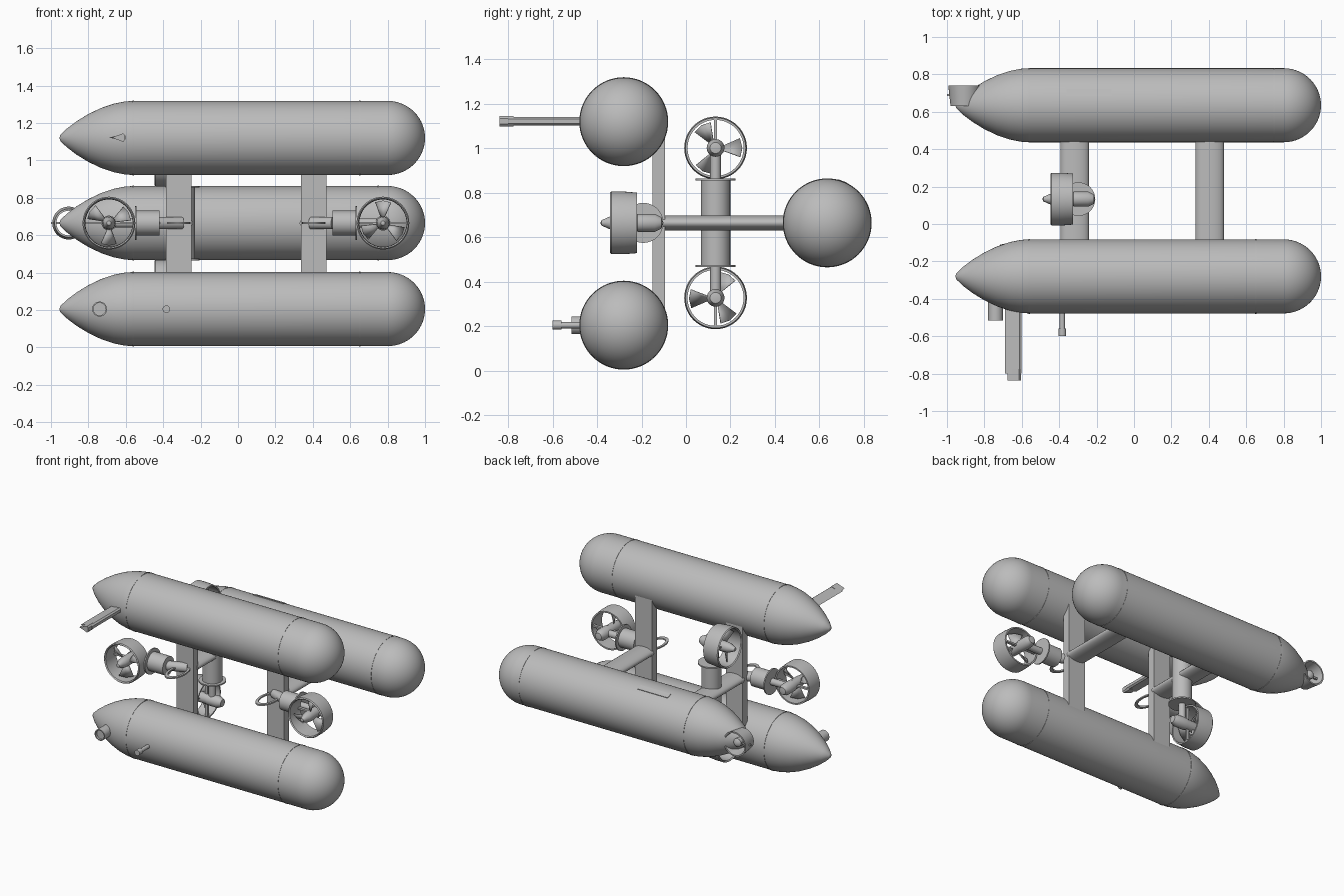
import bpy, bmesh, math
from mathutils import Vector, Matrix

cube = bpy.data.objects.get("Cube")
if cube:
    bpy.data.objects.remove(cube, do_unlink=True)

grey = bpy.data.materials.new("hull grey")
grey.use_nodes = True
grey.diffuse_color = (0.5, 0.5, 0.5, 1)
grey.node_tree.nodes["Principled BSDF"].inputs["Base Color"].default_value = (0.5, 0.5, 0.5, 1)

X, Y, Z = Vector((1, 0, 0)), Vector((0, 1, 0)), Vector((0, 0, 1))


def finish(name, bm, angle=35):
    bmesh.ops.remove_doubles(bm, verts=bm.verts, dist=1e-5)
    bmesh.ops.recalc_face_normals(bm, faces=bm.faces)
    me = bpy.data.meshes.new(name)
    bm.to_mesh(me)
    bm.free()
    me.shade_smooth()
    me.set_sharp_from_angle(angle=math.radians(angle))
    me.materials.append(grey)
    ob = bpy.data.objects.new(name, me)
    bpy.context.scene.collection.objects.link(ob)
    return ob


def lathe(name, profile, origin, axis, steps=40, closed=False):
    """Revolve (radius, height) points round an axis through origin."""
    bm = bmesh.new()
    rot = Z.rotation_difference(axis).to_matrix().to_4x4()
    vs = [bm.verts.new((r, 0, h)) for r, h in profile]
    edges = [bm.edges.new(p) for p in zip(vs, vs[1:])]
    if closed:
        edges.append(bm.edges.new((vs[-1], vs[0])))
    bmesh.ops.spin(bm, geom=vs + edges, axis=Z, cent=(0, 0, 0),
                   angle=math.tau, steps=steps, use_merge=True)
    bmesh.ops.transform(bm, matrix=Matrix.Translation(origin) @ rot, verts=bm.verts)
    return finish(name, bm)


def rod(name, a, b, r, steps=24):
    a, b = Vector(a), Vector(b)
    n = (b - a).length
    return lathe(name, [(0, 0), (r, 0), (r, n), (0, n)], a, (b - a).normalized(), steps)


def prism(name, outline, a, b, u, v):
    """Extrude a (u, v) outline from point a to point b."""
    a, b = Vector(a), Vector(b)
    bm = bmesh.new()
    face = bm.faces.new([bm.verts.new(a + u * p + v * q) for p, q in outline])
    new = bmesh.ops.extrude_face_region(bm, geom=[face])["geom"]
    bmesh.ops.translate(bm, vec=b - a, verts=[g for g in new if isinstance(g, bmesh.types.BMVert)])
    return finish(name, bm)


def oval(rx, ry, n=24):
    return [(rx * math.cos(math.tau * i / n), ry * math.sin(math.tau * i / n)) for i in range(n)]


def rect(w, h):
    return [(-w / 2, -h / 2), (w / 2, -h / 2), (w / 2, h / 2), (-w / 2, h / 2)]


# Three hulls: pointed nose, straight body, round tail
R = 0.198
nose = [(0, -0.955), (0.016, -0.95), (0.05, -0.915), (0.09, -0.862), (0.128, -0.8),
        (0.16, -0.733), (0.183, -0.665), (0.195, -0.605), (R, -0.56)]
tail = [(R * math.cos(t), 0.8 + 0.2 * math.sin(t))
        for t in (math.pi / 2 * i / 14 for i in range(14))] + [(0, 1.0)]
hulls = {"upper_hull": (-0.28, 1.12, 0.65), "lower_hull": (-0.28, 0.205, 0.65),
         "rear_hull": (0.635, 0.665, 0.75)}
for name, (y, z, seam) in hulls.items():
    lathe(name, nose + tail, Vector((0, y, z)), X, 64)
    for x in (-0.56, seam):
        lathe(name + "_seam", [(R - 0.01, -0.004), (R + 0.002, -0.004), (R + 0.002, 0.004),
                               (R - 0.01, 0.004)], Vector((x, y, z)), X, 64, True)

# Upright struts, cross arms to the rear hull and flat loops in front
for x in (-0.317, 0.405):
    prism("upright_strut", rect(0.135, 0.055), (x, -0.123, 0.25), (x, -0.123, 1.07), X, Y)
    prism("cross_arm", oval(0.076, 0.034), (x, -0.11, 0.665), (x, 0.5, 0.665), X, Z)
    bm = bmesh.new()
    rings = []
    for s, h in ((1, -0.005), (1, 0.005), (0.76, 0.005), (0.76, -0.005)):
        rings.append([bm.verts.new((x + p * s, -0.235 + q * s, 0.665 + h))
                      for p, q in oval(0.062, 0.115, 32)])
    for a, b in zip(rings, rings[1:] + rings[:1]):
        for i in range(32):
            bm.faces.new((a[i - 1], a[i], b[i], b[i - 1]))
    finish("strut_loop", bm)


def thruster(name, c, axis, mount, reach):
    """Ducted propeller at c, held by a drum lying along the mount direction."""
    c = Vector(c)
    side = axis.cross(mount)
    lathe(name + "_duct", [(0.126, -0.06), (0.136, -0.06), (0.141, 0.0), (0.141, 0.055),
                           (0.135, 0.062), (0.128, 0.055)], c, axis, 48, True)
    lathe(name + "_hub", [(0, 0.105), (0.012, 0.1), (0.032, 0.055), (0.036, 0.02), (0.036, -0.06),
                          (0.04, -0.062), (0.04, -0.14), (0.025, -0.17), (0, -0.175)], c, axis, 24)
    # Propeller blades
    bm = bmesh.new()
    for k in range(3):
        pts = []
        for r, da, h in ((0.025, -0.25, 0.012), (0.118, -0.36, 0.025),
                         (0.12, 0.0, 0.0), (0.118, 0.36, -0.025), (0.025, 0.25, -0.012)):
            t = math.tau * k / 3 + 0.5 + da
            pts.append(bm.verts.new(c + mount * r * math.cos(t) + side * r * math.sin(t) + axis * h))
        for j in (1, 2, 3):
            bm.faces.new((pts[0], pts[j], pts[j + 1]))
    blades = finish(name + "_blades", bm)
    mod = blades.modifiers.new("thickness", "SOLIDIFY")
    mod.thickness = 0.005
    # Guard bar across the duct
    back = c - axis * 0.045
    prism(name + "_guard", rect(0.012, 0.02), back - mount * 0.13, back + mount * 0.13, side, axis)
    # Post, flange and mounting drum
    base = c - axis * 0.088
    rod(name + "_post", base, base + mount * 0.15, 0.024)
    rod(name + "_flange", base + mount * 0.138, base + mount * 0.147, 0.09, 32)
    rod(name + "_drum", base + mount * 0.147, base + mount * reach, 0.066, 32)


thruster("right_thruster", (-0.69, -0.28, 0.665), -Y, X, 0.27)
thruster("left_thruster", (0.775, -0.28, 0.665), -Y, -X, 0.27)
thruster("top_thruster", (-0.385, 0.133, 1.002), -X, -Z, 0.337)
thruster("bottom_thruster", (-0.385, 0.133, 0.328), -X, Z, 0.337)

# Brackets joining the side drums to the struts
for a, b in ((-0.43, -0.3), (0.51, 0.39)):
    rod("drum_bracket", (a, -0.19, 0.665), (b, -0.14, 0.665), 0.033)

# Streamlined mast with a head on the upper hull
mast = [(-0.07, 0), (-0.01, -0.014), (0.008, -0.018), (0.019, -0.01),
        (0.019, 0.01), (0.008, 0.018), (-0.01, 0.014)]
prism("mast", mast, (-0.62, -0.2, 1.122), (-0.62, -0.8, 1.122), X, Z)
prism("mast_head", [(p * 0.8, q * 1.25) for p, q in mast],
      (-0.62, -0.775, 1.122), (-0.62, -0.838, 1.122), X, Z)

# Lamp and probe on the lower hull
lathe("lamp", [(0, 0), (0.04, 0), (0.04, 0.365), (0.033, 0.365), (0.033, 0.35), (0, 0.35)],
      Vector((-0.74, -0.15, 0.205)), -Y, 32)
rod("probe", (-0.383, -0.4, 0.205), (-0.383, -0.57, 0.205), 0.014)
rod("probe_head", (-0.383, -0.56, 0.205), (-0.383, -0.6, 0.205), 0.02)

# Slot cover on top of the rear hull
tilt = math.radians(20)
n = Vector((0, math.sin(tilt), math.cos(tilt)))
t = Vector((0, math.cos(tilt), -math.sin(tilt)))
spot = Vector((-0.24, 0.635, 0.665)) + n * 0.19
prism("slot_cover", rect(0.24, 0.04), spot, spot + n * 0.011, X, t)

# Small ring and fin beside the rear hull nose
lathe("nose_ring", [(0.066, -0.06), (0.076, -0.06), (0.088, 0.05), (0.078, 0.05)],
      Vector((-0.905, 0.69, 0.665)), Y, 36, True)
lathe("nose_ring_hub", [(0, -0.06), (0.03, -0.05), (0.03, 0.02), (0, 0.045)],
      Vector((-0.905, 0.69, 0.665)), Y, 24)
prism("nose_fin", rect(0.012, 0.012), (-1.0, 0.69, 0.665), (-0.83, 0.69, 0.665), Y, Z)
